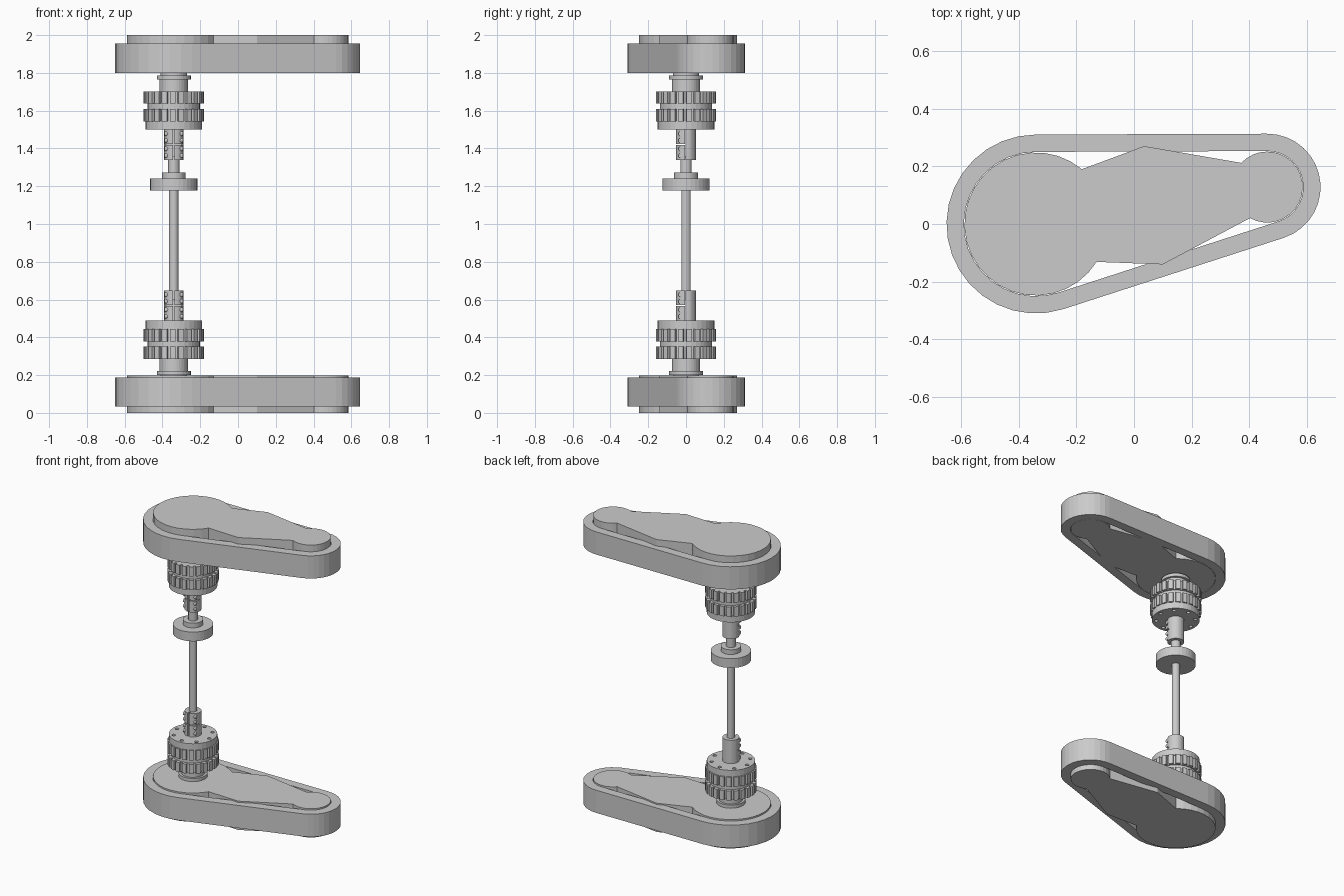
import bpy, bmesh
from math import sin, cos, radians, pi
from mathutils import Matrix

if "Cube" in bpy.data.objects:
    bpy.data.objects.remove(bpy.data.objects["Cube"])

AX = -0.34                      # shaft axis x
BIG, SMALL = (AX, 0.0), (0.462, 0.128)


def arc(c, r, a0, a1, n):
    return [(c[0] + r * cos(radians(a0 + (a1 - a0) * i / n)),
             c[1] + r * sin(radians(a0 + (a1 - a0) * i / n))) for i in range(n + 1)]


def finish(bm, name):
    bmesh.ops.recalc_face_normals(bm, faces=bm.faces)
    me = bpy.data.meshes.new(name)
    bm.to_mesh(me)
    bm.free()
    ob = bpy.data.objects.new(name, me)
    bpy.context.collection.objects.link(ob)
    return ob


def add_prism(bm, pts, z0, z1):
    f = bm.faces.new([bm.verts.new((x, y, z0)) for x, y in pts])
    ext = bmesh.ops.extrude_face_region(bm, geom=[f])['geom']
    bmesh.ops.translate(bm, vec=(0, 0, z1 - z0),
                        verts=[v for v in ext if isinstance(v, bmesh.types.BMVert)])


def prism(name, pts, z0, z1):
    bm = bmesh.new()
    add_prism(bm, pts, z0, z1)
    return finish(bm, name)


def lathe(name, prof, n=32):
    """Solid of revolution around the shaft axis from (radius, z) steps."""
    bm = bmesh.new()
    rings = [[bm.verts.new((AX + r * cos(2 * pi * i / n), r * sin(2 * pi * i / n), z))
              for i in range(n)] for r, z in prof]
    for a, b in zip(rings, rings[1:]):
        for i in range(n):
            j = (i + 1) % n
            bm.faces.new((a[i], a[j], b[j], b[i]))
    bm.faces.new(rings[0])
    bm.faces.new(rings[-1])
    return finish(bm, name)


def belt(name, z0, z1):
    def loop(t):
        return arc(BIG, 0.25 + t, 90.4, 288.1, 18) + arc(SMALL, 0.125 + t, -71.9, 90.4, 15)
    inner, outer = loop(0), loop(0.06)
    bm = bmesh.new()
    rings = [[bm.verts.new((x, y, z)) for x, y in pts]
             for pts, z in ((inner, z0), (outer, z0), (outer, z1), (inner, z1))]
    for k in range(4):
        a, b = rings[k], rings[(k + 1) % 4]
        for i in range(len(a)):
            j = (i + 1) % len(a)
            bm.faces.new((a[i], a[j], b[j], b[i]))
    return finish(bm, name)


def gear(name, z0, z1, teeth=22):
    pts = []
    for i in range(teeth):
        for r, f in ((0.143, 0.0), (0.16, 0.06), (0.16, 0.68), (0.143, 0.74)):
            a = 2 * pi * (i + f) / teeth
            pts.append((AX + r * cos(a), r * sin(a)))
    return prism(name, pts, z0, z1)


PLATE = (arc(BIG, 0.248, 50, 328, 25) + [(0.10, -0.14)] +
         arc(SMALL, 0.123, -119, 137, 22) + [(0.035, 0.27)])


def end_assembly(tag, Z, plate):
    def span(a, b):
        return sorted((Z(a), Z(b)))
    # pulley plate and belt
    prism(tag + "_pulley_plate", PLATE, *plate)
    belt(tag + "_belt", *span(1.80, 1.955))
    # hub and its collars
    lathe(tag + "_hub", [(r, Z(z)) for r, z in (
        (0.07, 1.81), (0.07, 1.787), (0.09, 1.787), (0.09, 1.765),
        (0.075, 1.765), (0.075, 1.64), (0.138, 1.64), (0.138, 1.545), (0.138, 1.54))])
    # toothed rings
    gear(tag + "_outer_gear", *span(1.637, 1.702))
    gear(tag + "_inner_gear", *span(1.543, 1.61))
    # drilled flange
    flange = lathe(tag + "_flange", [(0.15, Z(1.545)), (0.15, Z(1.50))])
    bm = bmesh.new()
    for i in range(8):
        c = (AX + 0.122 * cos(pi * i / 4), 0.122 * sin(pi * i / 4))
        add_prism(bm, arc(c, 0.012, 0, 330, 11), *span(1.525, 1.48))
    cutter = finish(bm, tag + "_hole_cutter")
    cutter.hide_render = True
    cutter.hide_set(True)
    mod = flange.modifiers.new("holes", 'BOOLEAN')
    mod.operation = 'DIFFERENCE'
    mod.solver = 'EXACT'
    mod.object = cutter
    # split clamp coupling: solid back half, four front blocks
    c = (AX, 0)
    prism(tag + "_coupling_back", arc(c, 0.052, -4, 184, 16), *span(1.34, 1.50))
    for s, side in ((-1, "left"), (1, "right")):
        block = [(AX + s * 0.005, -0.004), (AX + s * 0.005, -0.0517)]
        block += [(AX + s * 0.052 * cos(radians(a)), 0.052 * sin(radians(a)))
                  for a in (-75, -62, -50, -38, -26, -15, -4.4)]
        bm = bmesh.new()
        add_prism(bm, block, *span(1.34, 1.417))
        add_prism(bm, block, *span(1.423, 1.50))
        finish(bm, tag + "_clamp_" + side)
        # clamp screws
        bm = bmesh.new()
        for z in (1.362, 1.398, 1.442, 1.478):
            m = Matrix.Translation((AX + s * 0.036, -0.029, Z(z))) @ Matrix.Rotation(pi / 2, 4, 'Y')
            bmesh.ops.create_cone(bm, cap_ends=True, segments=12, radius1=0.012,
                                  radius2=0.012, depth=0.026, matrix=m)
        finish(bm, tag + "_screws_" + side)


end_assembly("top", lambda z: z, (1.80, 2.0))
end_assembly("bottom", lambda z: 1.988 - z, (0.0, 0.197))

# main shaft, and bearing disc with stepped collar
lathe("shaft", [(0.025, 0.60), (0.025, 1.20)], 24)
lathe("upper_shaft", [(0.03, 1.25), (0.03, 1.36)], 24)
lathe("bearing_disc", [(0.125, 1.177), (0.125, 1.24), (0.063, 1.24), (0.063, 1.272)])
